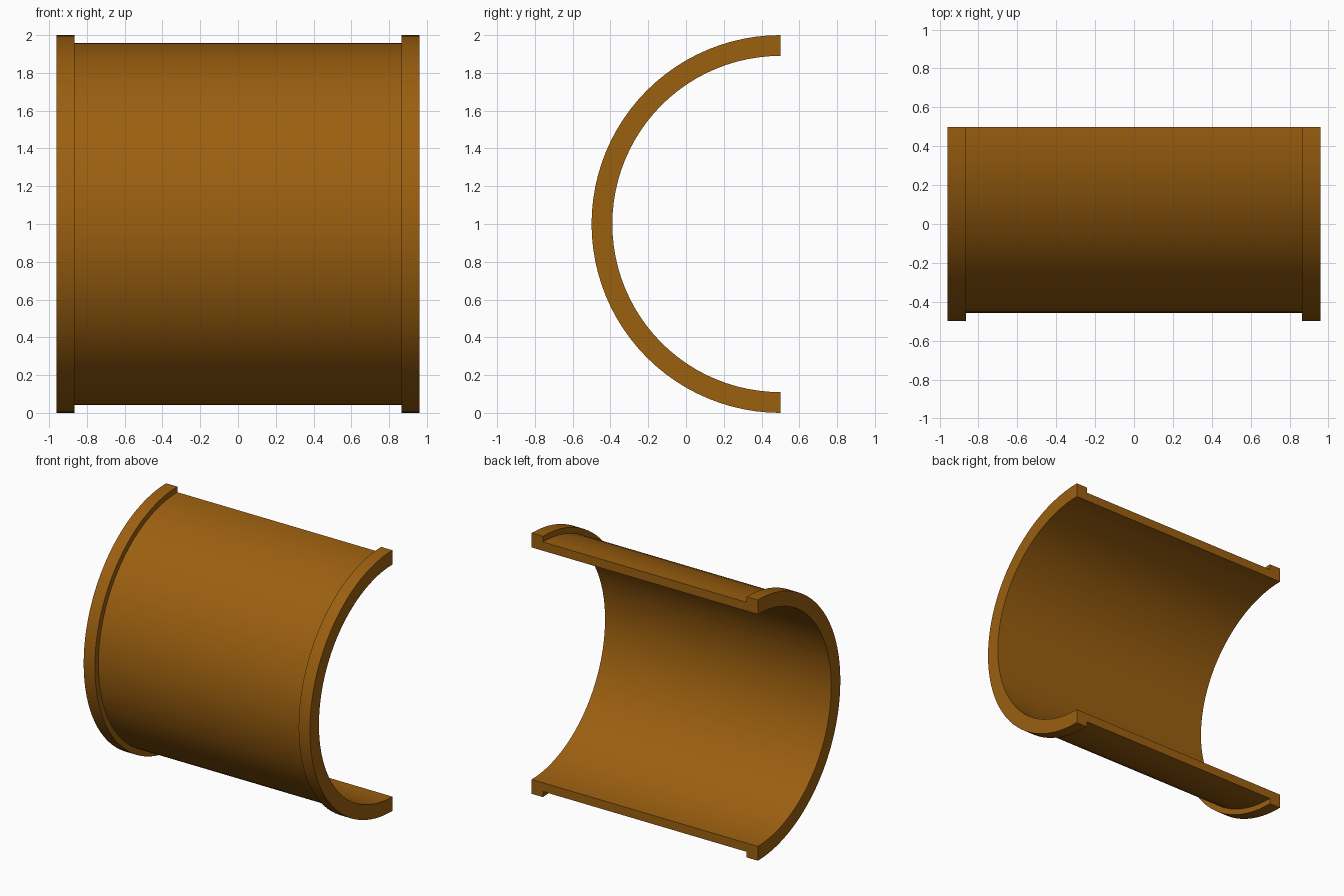
import bpy, bmesh, math

if "Cube" in bpy.data.objects:
    bpy.data.objects.remove(bpy.data.objects["Cube"])

SEGMENTS = 48
CENTRE_Y, CENTRE_Z = 0.5, 1.0

# Flanged wall cross-section: (x along the axis, radius)
half = [(0.96, 0.89), (0.96, 1.0), (0.865, 1.0), (0.865, 0.957)]
profile = half + [(-x, r) for x, r in reversed(half)]

# Sweep the section through half a turn, open side facing the back
bm = bmesh.new()
rings = []
for i in range(SEGMENTS + 1):
    a = math.pi * i / SEGMENTS
    rings.append([bm.verts.new((x, CENTRE_Y - r * math.sin(a), CENTRE_Z + r * math.cos(a)))
                  for x, r in profile])
n = len(profile)
for a, b in zip(rings, rings[1:]):
    for j in range(n):
        k = (j + 1) % n
        bm.faces.new((a[j], a[k], b[k], b[j]))

# Flat split faces at both ends of the sweep
bm.faces.new(rings[0])
bm.faces.new(rings[-1])
bmesh.ops.recalc_face_normals(bm, faces=bm.faces)

mesh = bpy.data.meshes.new("half_bearing_shell")
bm.to_mesh(mesh)
bm.free()
shell = bpy.data.objects.new("half_bearing_shell", mesh)
bpy.context.collection.objects.link(shell)

# Bronze colour
bronze = bpy.data.materials.new("bronze")
bronze.diffuse_color = (0.33, 0.115, 0.005, 1)
bronze.use_nodes = True
bronze.node_tree.nodes["Principled BSDF"].inputs["Base Color"].default_value = bronze.diffuse_color
mesh.materials.append(bronze)

# Smooth curved walls, crisp edges
bpy.context.view_layer.objects.active = shell
shell.select_set(True)
bpy.ops.object.shade_smooth_by_angle(angle=math.radians(30))
